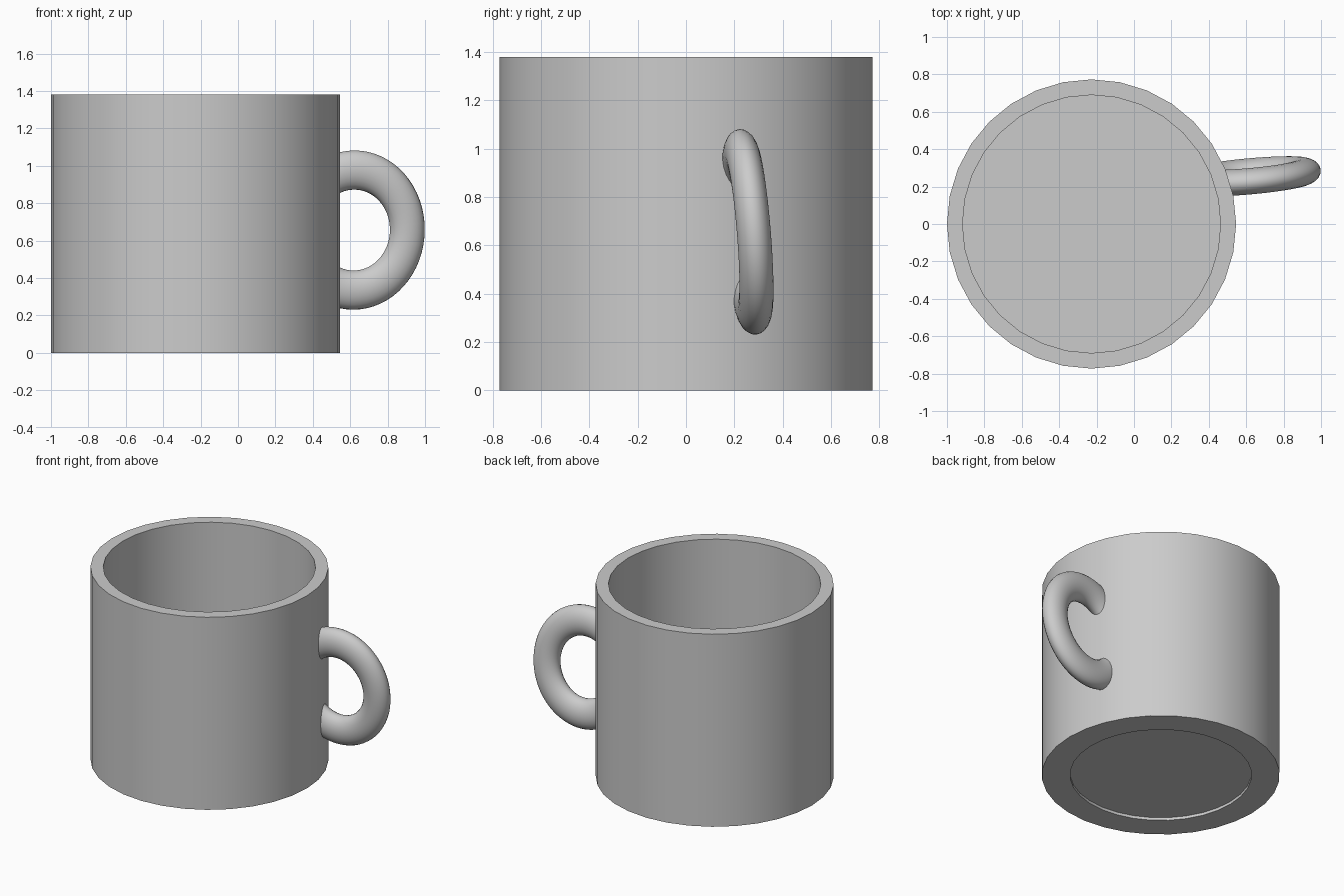
import bpy
import bmesh
import math
from mathutils import Matrix

if "Cube" in bpy.data.objects:
    bpy.data.objects.remove(bpy.data.objects["Cube"], do_unlink=True)

GREY = (0.6, 0.6, 0.6, 1.0)
ceramic = bpy.data.materials.new("grey ceramic")
ceramic.use_nodes = True
ceramic.diffuse_color = GREY
ceramic.node_tree.nodes["Principled BSDF"].inputs["Base Color"].default_value = GREY


def finish(bm, name):
    """Turn a bmesh into a smooth-shaded object with sharp rims."""
    bmesh.ops.recalc_face_normals(bm, faces=bm.faces)
    mesh = bpy.data.meshes.new(name)
    bm.to_mesh(mesh)
    bm.free()
    mesh.materials.append(ceramic)
    obj = bpy.data.objects.new(name, mesh)
    bpy.context.collection.objects.link(obj)
    bpy.ops.object.select_all(action="DESELECT")
    obj.select_set(True)
    bpy.context.view_layer.objects.active = obj
    bpy.ops.object.shade_smooth_by_angle(angle=math.radians(30))
    return obj


def ring(bm, radius, z, sides):
    steps = [2 * math.pi * i / sides for i in range(sides)]
    return [bm.verts.new((radius * math.cos(a), radius * math.sin(a), z)) for a in steps]


def bridge(bm, a, b):
    for i in range(len(a)):
        j = (i + 1) % len(a)
        bm.faces.new((a[i], a[j], b[j], b[i]))


# Cup body: recessed base, outer wall, flat rim, inner wall and floor
PROFILE = [(0.59, 0.02), (0.59, 0), (0.773, 0), (0.773, 1.38), (0.69, 1.38), (0.69, 0.1)]
bm = bmesh.new()
rings = [ring(bm, r, z, 32) for r, z in PROFILE]
for lower, upper in zip(rings, rings[1:]):
    bridge(bm, lower, upper)
bm.faces.new(rings[0])
bm.faces.new(rings[-1])
cup = finish(bm, "cup_body")
cup.location.x = -0.227

# Handle: flattened, slightly tilted ring, trimmed inside the cup wall
MAJOR, MINOR, STEPS = 0.322, 0.105, 64
bm = bmesh.new()
loops = []
for i in range(STEPS):
    loop = ring(bm, MINOR, 0, 24)
    spin = Matrix.Rotation(2 * math.pi * i / STEPS, 4, "Y")
    bmesh.ops.transform(bm, verts=loop, matrix=spin @ Matrix.Translation((MAJOR, 0, 0)))
    loops.append(loop)
for i in range(STEPS):
    bridge(bm, loops[i], loops[(i + 1) % STEPS])
flatten = Matrix.Diagonal((0.89, 0.67, 1, 1))
lean = Matrix.Rotation(0.09, 4, "Z") @ Matrix.Rotation(0.082, 4, "X")
place = Matrix.Translation((0.62, 0.255, 0.656))
bmesh.ops.transform(bm, verts=bm.verts, matrix=place @ lean @ flatten)
bmesh.ops.bisect_plane(bm, geom=bm.verts[:] + bm.edges[:] + bm.faces[:],
                       plane_co=(0.453, 0, 0), plane_no=(1, 0, 0), clear_inner=True)
bmesh.ops.holes_fill(bm, edges=[e for e in bm.edges if e.is_boundary])
finish(bm, "handle")
